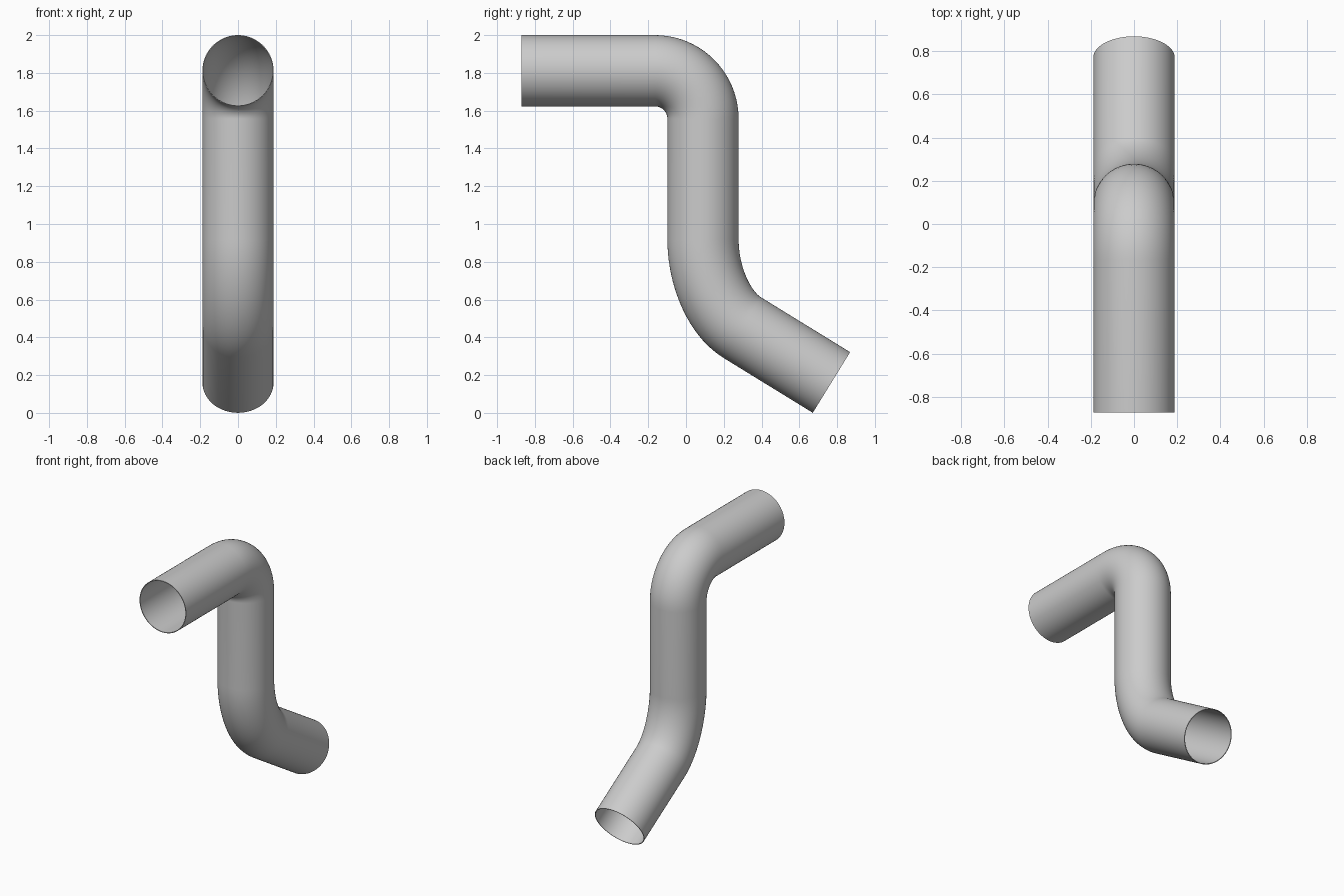
import bpy, bmesh, math
from mathutils import Vector

if "Cube" in bpy.data.objects:
    bpy.data.objects.remove(bpy.data.objects["Cube"])

RADIUS, WALL, SIDES, STEPS = 0.1885, 0.005, 64, 20


def bend(p0, d0, h0, p1, d1, h1):
    """Centre points and tangents of a cubic bend in the y-z plane."""
    a, d = Vector((0, *p0)), Vector((0, *p1))
    t0, t1 = Vector((0, *d0)).normalized(), Vector((0, *d1)).normalized()
    b, c = a + t0 * h0, d - t1 * h1
    out = []
    for i in range(STEPS + 1):
        t = i / STEPS
        s = 1 - t
        pos = a * s**3 + b * 3 * s * s * t + c * 3 * s * t * t + d * t**3
        tan = (b - a) * s * s + (c - b) * 2 * s * t + (d - c) * t * t
        out.append((pos, tan.normalized()))
    return out


# Centre line: top leg, upper elbow, vertical leg, lower elbow, slanted leg
back, down, slant = (1, 0), (0, -1), (0.852, -0.524)
path = [(Vector((0, -0.872, 1.8115)), Vector((0, *back)))]
path += bend((-0.165, 1.8115), back, 0.141, (0.09, 1.5565), down, 0.141)
path += bend((0.09, 0.92), down, 0.20, (0.297, 0.452), slant, 0.14)
path.append((Vector((0, 0.77, 0.161)), Vector((0, *slant)).normalized()))

# Sweep the round section along the centre line
bm = bmesh.new()
rings = []
for pos, tan in path:
    side = Vector((1, 0, 0))
    up = side.cross(tan)
    rings.append([bm.verts.new(pos + RADIUS * (side * math.cos(a) + up * math.sin(a)))
                  for a in (2 * math.pi * j / SIDES for j in range(SIDES))])
for r0, r1 in zip(rings, rings[1:]):
    for j in range(SIDES):
        k = (j + 1) % SIDES
        bm.faces.new((r0[j], r1[j], r1[k], r0[k]))

mesh = bpy.data.meshes.new("bent_pipe")
bm.to_mesh(mesh)
bm.free()
pipe = bpy.data.objects.new("bent_pipe", mesh)
bpy.context.collection.objects.link(pipe)

# Thin wall inwards, open ends
wall = pipe.modifiers.new("wall", 'SOLIDIFY')
wall.thickness = WALL
wall.offset = -1

bpy.context.view_layer.objects.active = pipe
pipe.select_set(True)
bpy.ops.object.modifier_apply(modifier=wall.name)
bpy.ops.object.shade_smooth_by_angle(angle=math.radians(35))
